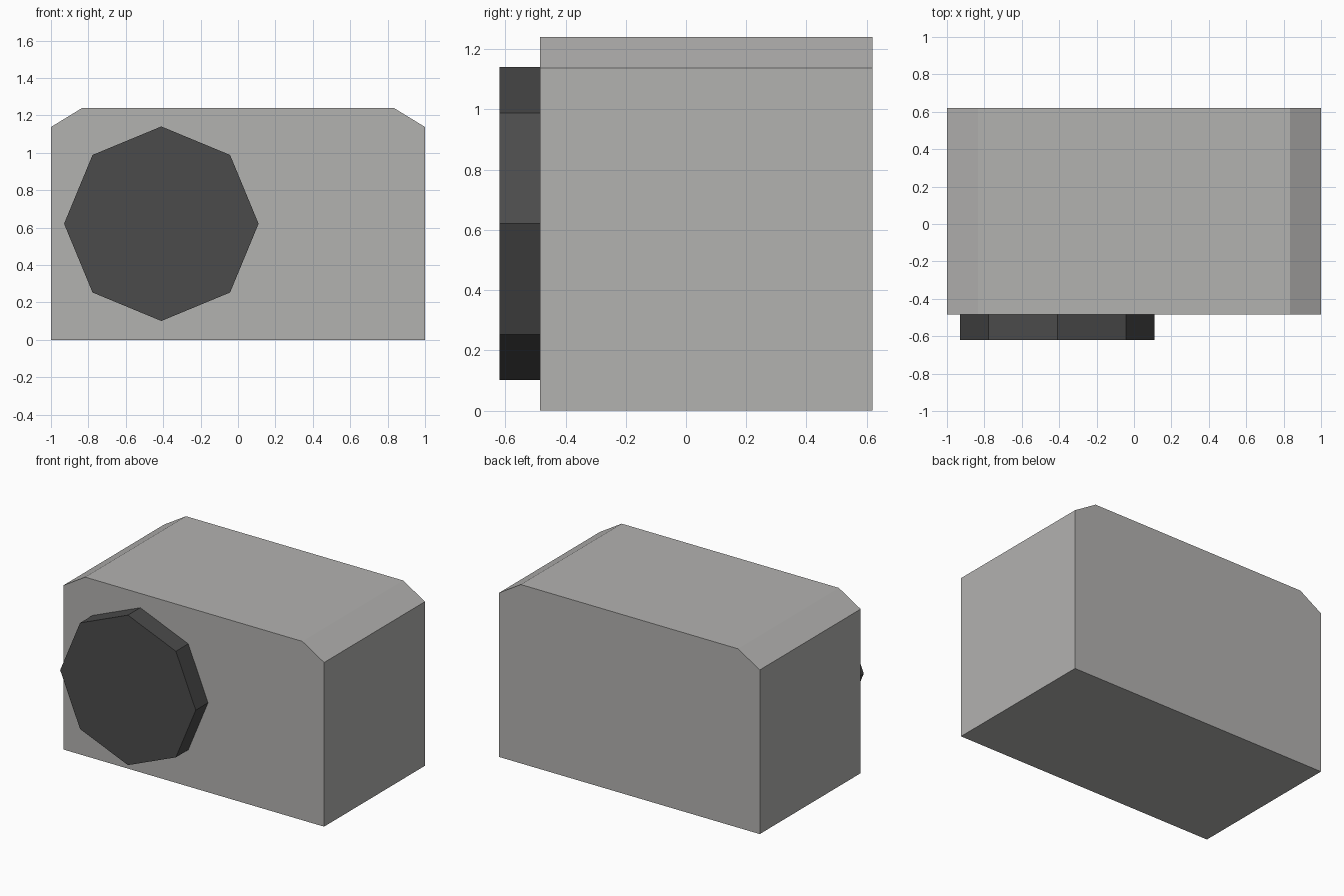
import bpy, bmesh, math

if "Cube" in bpy.data.objects:
    bpy.data.objects.remove(bpy.data.objects["Cube"])


def material(name, rgb):
    m = bpy.data.materials.new(name)
    m.diffuse_color = (*rgb, 1.0)
    m.use_nodes = True
    m.node_tree.nodes["Principled BSDF"].inputs["Base Color"].default_value = m.diffuse_color
    return m


def prism(name, profile, y_front, y_back, mat):
    """Extrude an (x, z) outline along y into a closed solid."""
    bm = bmesh.new()
    face = bm.faces.new([bm.verts.new((x, y_front, z)) for x, z in profile])
    ext = bmesh.ops.extrude_face_region(bm, geom=[face], use_keep_orig=True)
    moved = [v for v in ext["geom"] if isinstance(v, bmesh.types.BMVert)]
    bmesh.ops.translate(bm, verts=moved, vec=(0, y_back - y_front, 0))
    bmesh.ops.recalc_face_normals(bm, faces=bm.faces[:])
    mesh = bpy.data.meshes.new(name)
    bm.to_mesh(mesh)
    bm.free()
    mesh.materials.append(mat)
    obj = bpy.data.objects.new(name, mesh)
    bpy.context.collection.objects.link(obj)
    return obj


light_grey = material("light grey", (0.45, 0.445, 0.435))
dark_grey = material("dark grey", (0.07, 0.07, 0.07))

# Housing: box with chamfered top corners, mirrored half outline
half = [(1.0, 0.0), (1.0, 1.138), (0.833, 1.24)]
prism("housing", half + [(-x, z) for x, z in reversed(half)], -0.485, 0.62, light_grey)

# Round fan grille: eight-sided disc on the front
radius, cx, cz = 0.52, -0.41, 0.621
octagon = [(cx + radius * math.cos(i * math.pi / 4), cz + radius * math.sin(i * math.pi / 4))
           for i in range(8)]
prism("fan_grille", octagon, -0.62, -0.485, dark_grey)
